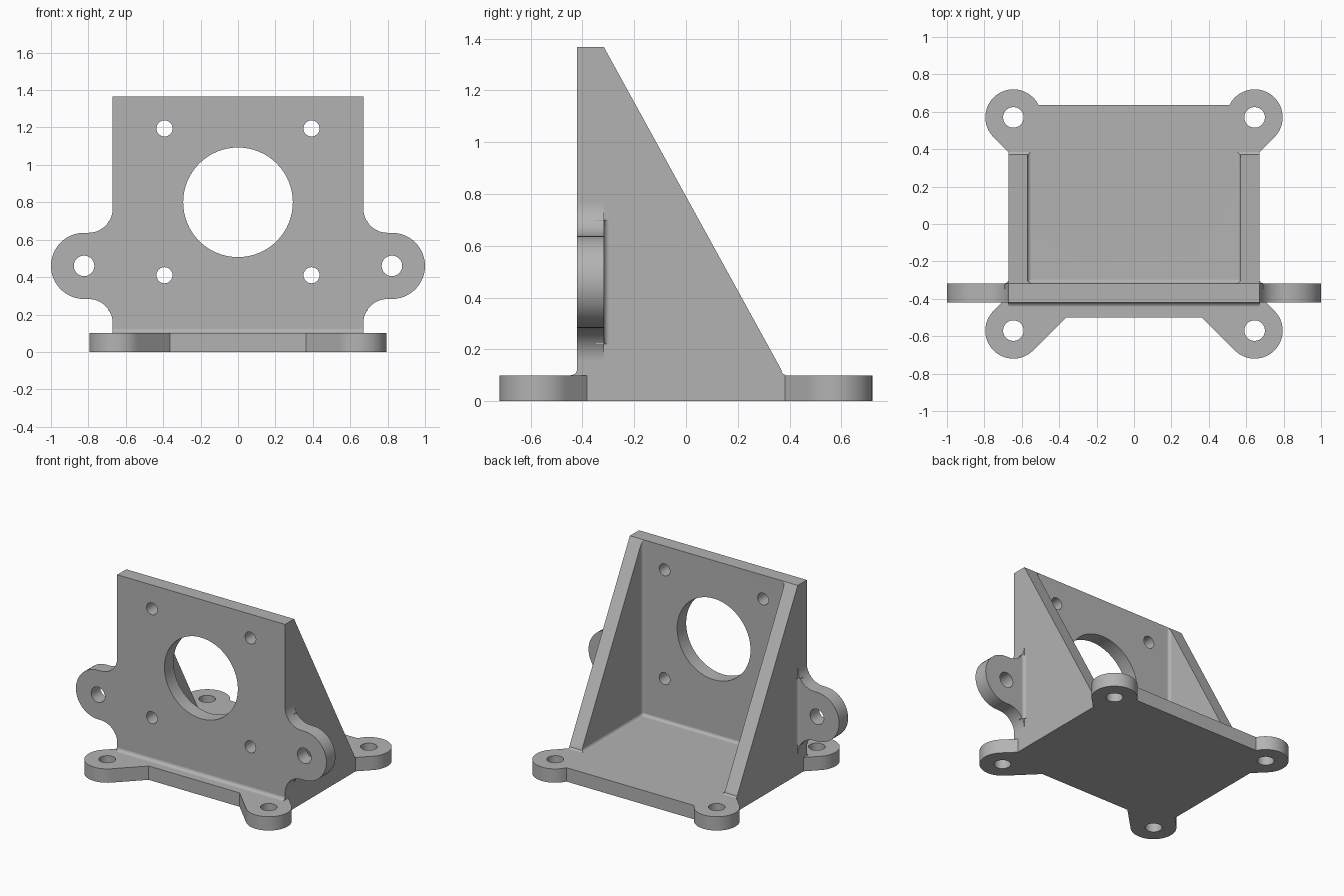
import bpy, bmesh
from math import radians, sin, cos

old = bpy.data.objects.get("Cube")
if old:
    bpy.data.objects.remove(old, do_unlink=True)

grey = bpy.data.materials.new("plain grey")
grey.use_nodes = True
colour = (0.45, 0.45, 0.45, 1)
grey.diffuse_color = colour
grey.node_tree.nodes["Principled BSDF"].inputs["Base Color"].default_value = colour

PLACE = {"x": lambda u, v, w: (w, u, v),
         "y": lambda u, v, w: (u, w, v),
         "z": lambda u, v, w: (u, v, w)}


def arc(u, v, r, start, end, n=12):
    angles = [radians(start + (end - start) * i / n) for i in range(n + 1)]
    return [(u + r * cos(a), v + r * sin(a)) for a in angles]


def prism(name, outline, axis, low, high):
    """Extrude a flat outline along an axis."""
    bm = bmesh.new()
    rings = [[bm.verts.new(PLACE[axis](u, v, w)) for u, v in outline] for w in (low, high)]
    for ring in rings:
        bm.faces.new(ring)
    for i in range(len(outline)):
        bm.faces.new((rings[0][i - 1], rings[0][i], rings[1][i], rings[1][i - 1]))
    bmesh.ops.recalc_face_normals(bm, faces=bm.faces)
    mesh = bpy.data.meshes.new(name)
    bm.to_mesh(mesh)
    bm.free()
    mesh.materials.append(grey)
    obj = bpy.data.objects.new(name, mesh)
    bpy.context.collection.objects.link(obj)
    return obj


def apply(obj, mod):
    bpy.context.view_layer.objects.active = obj
    bpy.ops.object.modifier_apply(modifier=mod.name)


def combine(obj, other, operation):
    mod = obj.modifiers.new("combine", "BOOLEAN")
    mod.operation, mod.solver, mod.object = operation, "EXACT", other
    apply(obj, mod)
    bpy.data.objects.remove(other, do_unlink=True)


def drill(obj, u, v, r, axis, low, high, n=32):
    combine(obj, prism("drill", arc(u, v, r, 0, 360, n)[:-1], axis, low, high), "DIFFERENCE")


BASE, TOP = 0.10, 1.367
FRONT, BACK, SIDE = -0.42, -0.317, 0.67

# Upright wall and sloping side gussets, with small coves at the foot
bracket = prism("motor_bracket",
                [(FRONT - 0.025, 0.05)]
                + arc(FRONT - 0.025, BASE + 0.025, 0.025, -90, 0, 5)
                + [(FRONT, TOP), (BACK, TOP), (0.366, 0.125), (0.372, 0.108), (0.385, BASE), (0.385, 0.05)],
                "x", -SIDE, SIDE)

# Rounded pocket between the gussets
pocket = prism("pocket", [(-0.57, BACK), (0.57, BACK), (0.57, 1), (-0.57, 1)], "z", BASE, 2)
bevel = pocket.modifiers.new("round", "BEVEL")
bevel.width, bevel.segments = 0.022, 4
apply(pocket, bevel)
combine(bracket, pocket, "DIFFERENCE")

# Base plate with four corner ears
half = [(0.363, -0.5)] + arc(0.645, -0.57, 0.15, 225, 405, 24) + [(SIDE, -0.383), (SIDE, 0.383)]
half += arc(0.645, 0.57, 0.15, -45, 154.3, 24)
plate = prism("base_plate", half + [(-x, y) for x, y in reversed(half)], "z", 0, BASE)
combine(bracket, plate, "UNION")

# Side lugs blended into the wall, each with a cove behind it
lug = [(0.6, 0.153)] + arc(0.80, 0.153, 0.13, 180, 90)
lug += arc(0.823, 0.46, 0.177, -90, 90, 24) + arc(0.80, 0.767, 0.13, 270, 180) + [(0.6, 0.767)]
cove = [(0.64, BACK - 0.03), (SIDE + 0.022, BACK - 0.03)]
cove += arc(SIDE + 0.022, BACK + 0.022, 0.022, 270, 180, 5) + [(0.64, BACK + 0.022)]
for s in (1, -1):
    combine(bracket, prism("lug", [(s * u, v) for u, v in lug], "y", FRONT, BACK), "UNION")
    combine(bracket, prism("cove", [(s * u, v) for u, v in cove], "z", 0.22, 0.70), "UNION")

# Centre bore and screw holes
drill(bracket, 0, 0.80, 0.293, "y", -0.6, -0.2, 64)
for s in (1, -1):
    drill(bracket, s * 0.823, 0.46, 0.055, "y", -0.6, -0.2)
    for z in (0.41, 1.195):
        drill(bracket, s * 0.393, z, 0.043, "y", -0.6, -0.2)
    for y in (-0.57, 0.57):
        drill(bracket, s * 0.645, y, 0.055, "z", -0.1, 0.2)

# Smooth curved faces, keep corners crisp
bpy.ops.object.select_all(action="DESELECT")
bracket.select_set(True)
bpy.context.view_layer.objects.active = bracket
bpy.ops.object.shade_smooth_by_angle(angle=radians(30))
weighted = bracket.modifiers.new("flat normals", "WEIGHTED_NORMAL")
weighted.keep_sharp = True
